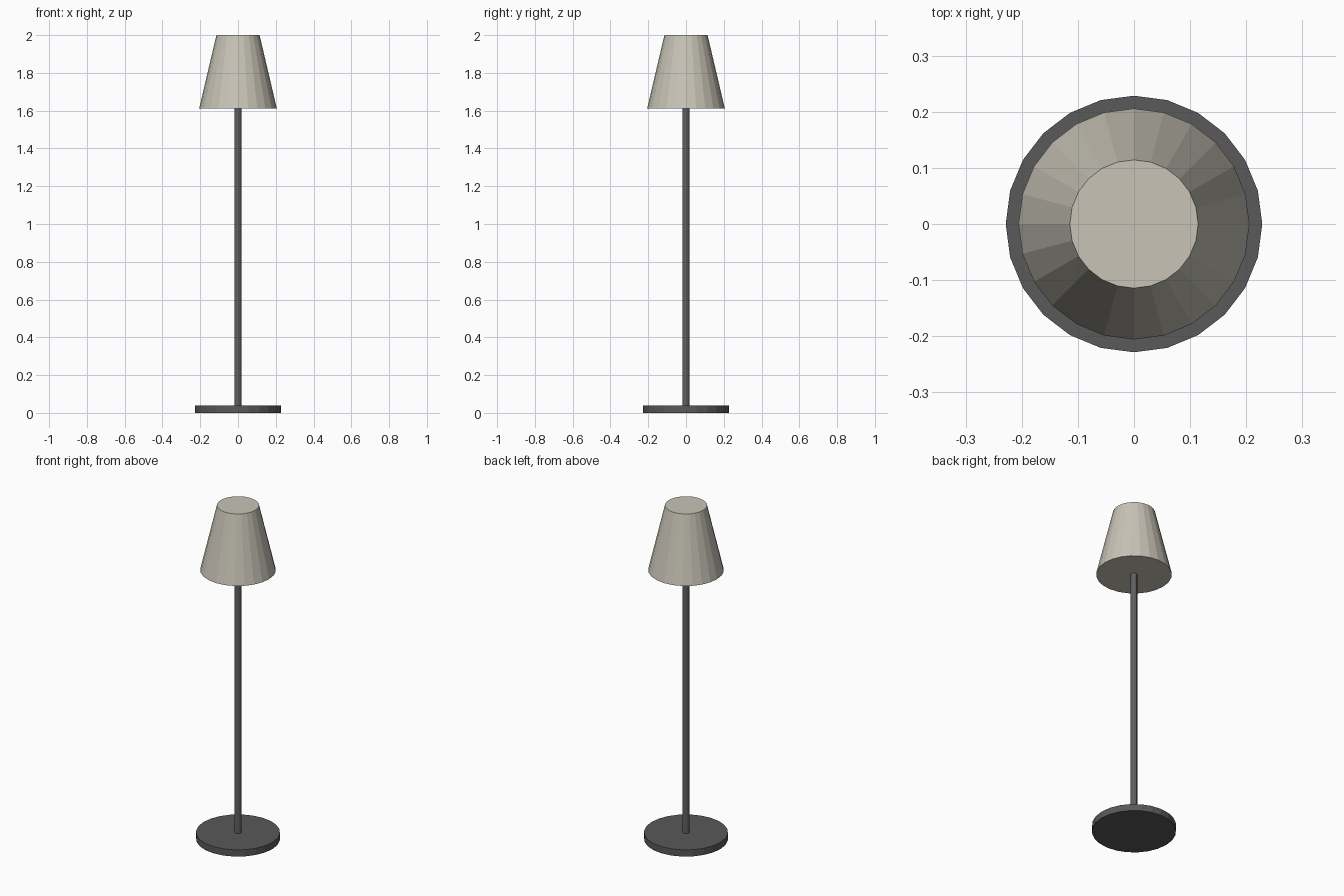
import bpy

if "Cube" in bpy.data.objects:
    bpy.data.objects.remove(bpy.data.objects["Cube"])


def material(name, rgb):
    mat = bpy.data.materials.new(name)
    mat.diffuse_color = (*rgb, 1)
    mat.use_nodes = True
    mat.node_tree.nodes["Principled BSDF"].inputs["Base Color"].default_value = mat.diffuse_color
    return mat


def tapered_disc(name, sides, r_bottom, r_top, z_bottom, z_top, mat):
    """Flat-faced capped cylinder or cone frustum standing on the z axis."""
    bpy.ops.mesh.primitive_cone_add(
        vertices=sides, radius1=r_bottom, radius2=r_top,
        depth=z_top - z_bottom, location=(0, 0, (z_bottom + z_top) / 2))
    obj = bpy.context.object
    obj.name = name
    obj.data.materials.append(mat)
    return obj


metal = material("dark_metal", (0.10, 0.10, 0.10))
pole_metal = material("pole_metal", (0.12, 0.12, 0.125))
fabric = material("shade_fabric", (0.58, 0.55, 0.47))

# Round foot on the floor
tapered_disc("base", 24, 0.2286, 0.2286, 0, 0.04, metal)

# Thin upright, ending just inside the shade
tapered_disc("pole", 12, 0.018, 0.018, 0.04, 1.66, pole_metal)

# Tapered, closed lampshade
tapered_disc("lampshade", 24, 0.2057, 0.1143, 1.611, 2.0, fabric)
